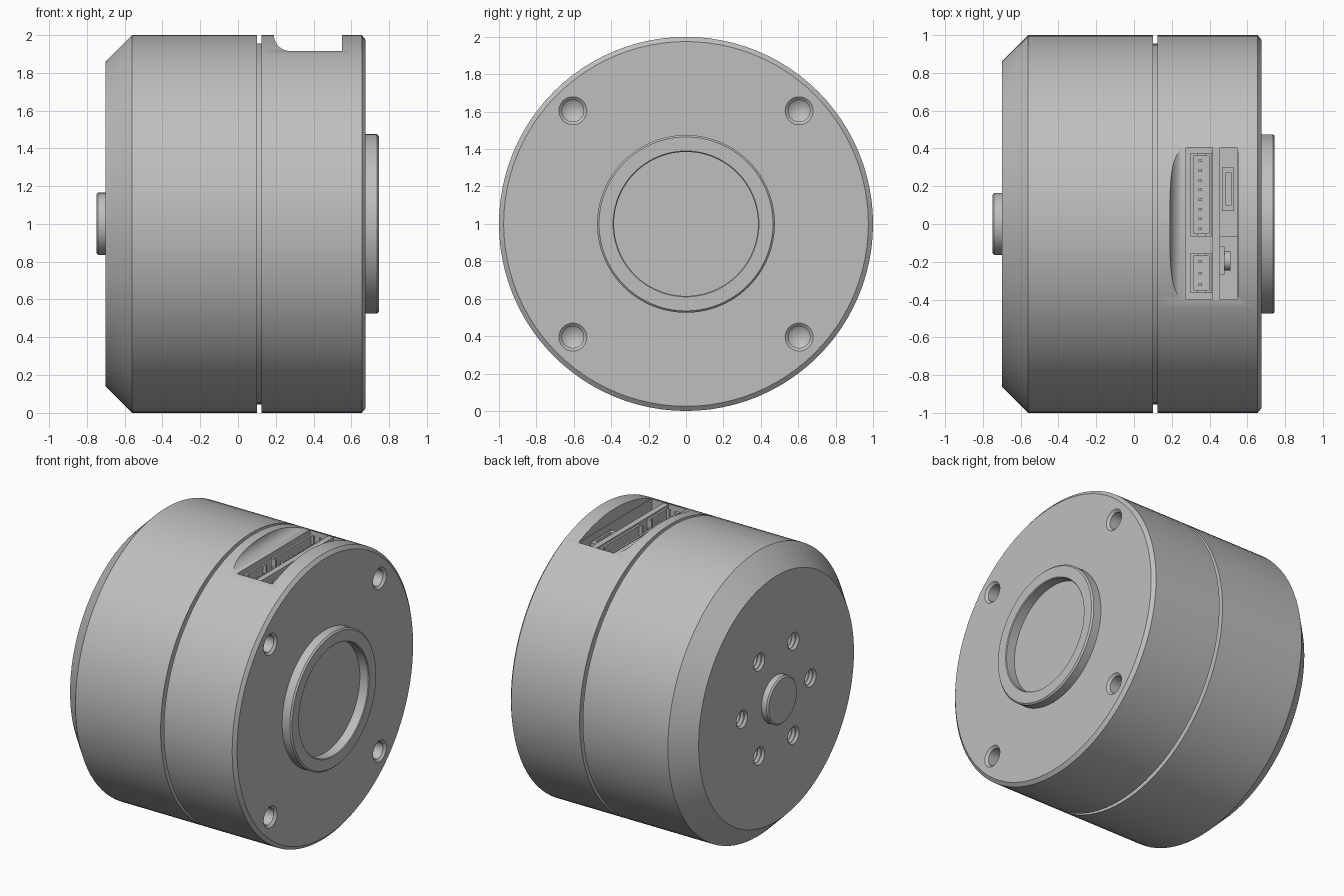
import bpy, bmesh
from math import pi, sin, cos
from mathutils import Vector, Matrix

cube = bpy.data.objects.get("Cube")
if cube:
    bpy.data.objects.remove(cube, do_unlink=True)

grey = bpy.data.materials.new("metal grey")
grey.use_nodes = True
GREY = (0.52, 0.52, 0.52, 1)
grey.diffuse_color = GREY
grey.node_tree.nodes["Principled BSDF"].inputs["Base Color"].default_value = GREY


def make(name, bm):
    bmesh.ops.recalc_face_normals(bm, faces=bm.faces)
    mesh = bpy.data.meshes.new(name)
    bm.to_mesh(mesh)
    bm.free()
    mesh.materials.append(grey)
    obj = bpy.data.objects.new(name, mesh)
    bpy.context.collection.objects.link(obj)
    return obj


def lathe(name, profile, y=0, z=1, steps=96, closed=False):
    """Spin (x, radius) points about an axis parallel to x."""
    bm = bmesh.new()
    verts = [bm.verts.new((x, y, z + r)) for x, r in profile]
    edges = [bm.edges.new(pair) for pair in zip(verts, verts[1:])]
    if closed:
        edges.append(bm.edges.new((verts[-1], verts[0])))
    bmesh.ops.spin(bm, geom=verts + edges, cent=(0, y, z), axis=(1, 0, 0),
                   angle=2 * pi, steps=steps, use_duplicate=False)
    bmesh.ops.remove_doubles(bm, verts=bm.verts, dist=1e-5)
    return make(name, bm)


def box(name, x, y, z):
    """Box from (low, high) ranges."""
    bm = bmesh.new()
    size = Vector((x[1] - x[0], y[1] - y[0], z[1] - z[0]))
    mid = Vector((sum(x), sum(y), sum(z))) / 2
    bmesh.ops.create_cube(bm, size=1,
                          matrix=Matrix.Translation(mid) @ Matrix.Diagonal(size).to_4x4())
    return make(name, bm)


def prism(name, outline, y):
    """Extrude an (x, z) outline along y."""
    bm = bmesh.new()
    face = bm.faces.new([bm.verts.new((px, y[0], pz)) for px, pz in outline])
    moved = bmesh.ops.extrude_face_region(bm, geom=[face])["geom"]
    bmesh.ops.translate(bm, vec=(0, y[1] - y[0], 0),
                        verts=[v for v in moved if isinstance(v, bmesh.types.BMVert)])
    return make(name, bm)


def cut(obj, cutters):
    bpy.context.view_layer.objects.active = obj
    for cutter in cutters:
        cutter.hide_render = True
        mod = obj.modifiers.new("cut", "BOOLEAN")
        mod.operation = "DIFFERENCE"
        mod.solver = "EXACT"
        mod.object = cutter
        bpy.ops.object.modifier_apply(modifier=mod.name)
        bpy.data.objects.remove(cutter, do_unlink=True)


def smooth(obj):
    bpy.ops.object.select_all(action="DESELECT")
    obj.select_set(True)
    bpy.context.view_layer.objects.active = obj
    bpy.ops.object.shade_smooth_by_angle(angle=pi / 6)


# Rotating rear housing with six threaded holes
rotor = lathe("rotor_housing", [(-0.7, 0), (-0.7, 0.86), (-0.56, 1), (0.1, 1), (0.1, 0)])
thread = [(-0.72, 0), (-0.72, 0.06)]
for i in range(8):
    thread += [(-0.7 + i * 0.03, 0.062), (-0.685 + i * 0.03, 0.048)]
thread.append((-0.46, 0))
cut(rotor, [lathe("thread_cutter", thread, 0.38 * cos(i * pi / 3),
                  1 + 0.38 * sin(i * pi / 3), 24) for i in range(6)])

# Fixed front housing, with a narrower core that forms the groove
stator = lathe("stator_housing", [(0.05, 0), (0.05, 0.955), (0.125, 0.955), (0.125, 1),
                                  (0.655, 1), (0.675, 0.975), (0.675, 0)])
bolt = [(0.72, 0), (0.72, 0.077), (0.677, 0.077), (0.66, 0.058), (0.47, 0.058), (0.43, 0)]
cutters = [lathe("bolt_cutter", bolt, sy * 0.605, 1 + sz * 0.605, 32)
           for sy in (-1, 1) for sz in (-1, 1)]

# Flat slot with one rounded side, then the deeper connector pocket
slot = [(0.275 - 0.085 * cos(a * pi / 20), 2 - 0.085 * sin(a * pi / 20)) for a in range(11)]
slot += [(0.55, 1.915), (0.55, 2.1), (0.19, 2.1)]
cutters.append(prism("slot_cutter", slot, (-0.6, 0.6)))
cutters.append(box("pocket_cutter", (0.275, 0.545), (-0.4, 0.405), (1.62, 2.05)))
cut(stator, cutters)

# Shaft end and raised pilot ring
shaft = lathe("shaft_end", [(-0.75, 0), (-0.75, 0.155), (-0.74, 0.165),
                            (-0.65, 0.165), (-0.65, 0)], steps=48)
ring = lathe("pilot_ring", [(0.66, 0.385), (0.66, 0.475), (0.735, 0.475), (0.745, 0.465),
                            (0.745, 0.39), (0.74, 0.385)], closed=True)
for part in (rotor, stator, shaft, ring):
    smooth(part)

# Circuit board standing in the pocket
box("circuit_board", (0.415, 0.455), (-0.4, 0.405), (1.61, 1.91))


def connector(name, y0, y1, pins):
    shell = box(name + "_shell", (0.3, 0.412), (y0, y1), (1.61, 1.9))
    cut(shell, [box("cavity", (0.314, 0.398), (y0 + 0.015, y1 - 0.015), (1.7, 2)),
                box("key", (0.335, 0.375), (y0 - 0.02, y1 + 0.02), (1.8, 2))])
    pitch = (y1 - y0 - 0.03) / pins
    for i in range(pins):
        y = y0 + 0.015 + (i + 0.5) * pitch
        box(name + "_pin", (0.342, 0.36), (y - 0.007, y + 0.007), (1.69, 1.86))


connector("large_connector", -0.065, 0.375, 8)
connector("small_connector", -0.365, -0.155, 3)

# Port, side ledge and push button on the far side of the board
port = box("data_port", (0.465, 0.53), (0.07, 0.3), (1.61, 1.88))
cut(port, [box("port_cutter", (0.485, 0.515), (0.1, 0.27), (1.72, 2))])
box("port_ledge", (0.455, 0.545), (-0.065, 0.405), (1.61, 1.7))
box("button_base", (0.455, 0.48), (-0.27, -0.12), (1.61, 1.86))
button = lathe("push_button", [(0.47, 0), (0.47, 0.05), (0.51, 0.05), (0.51, 0)],
               -0.195, 1.8, 24)
smooth(button)
